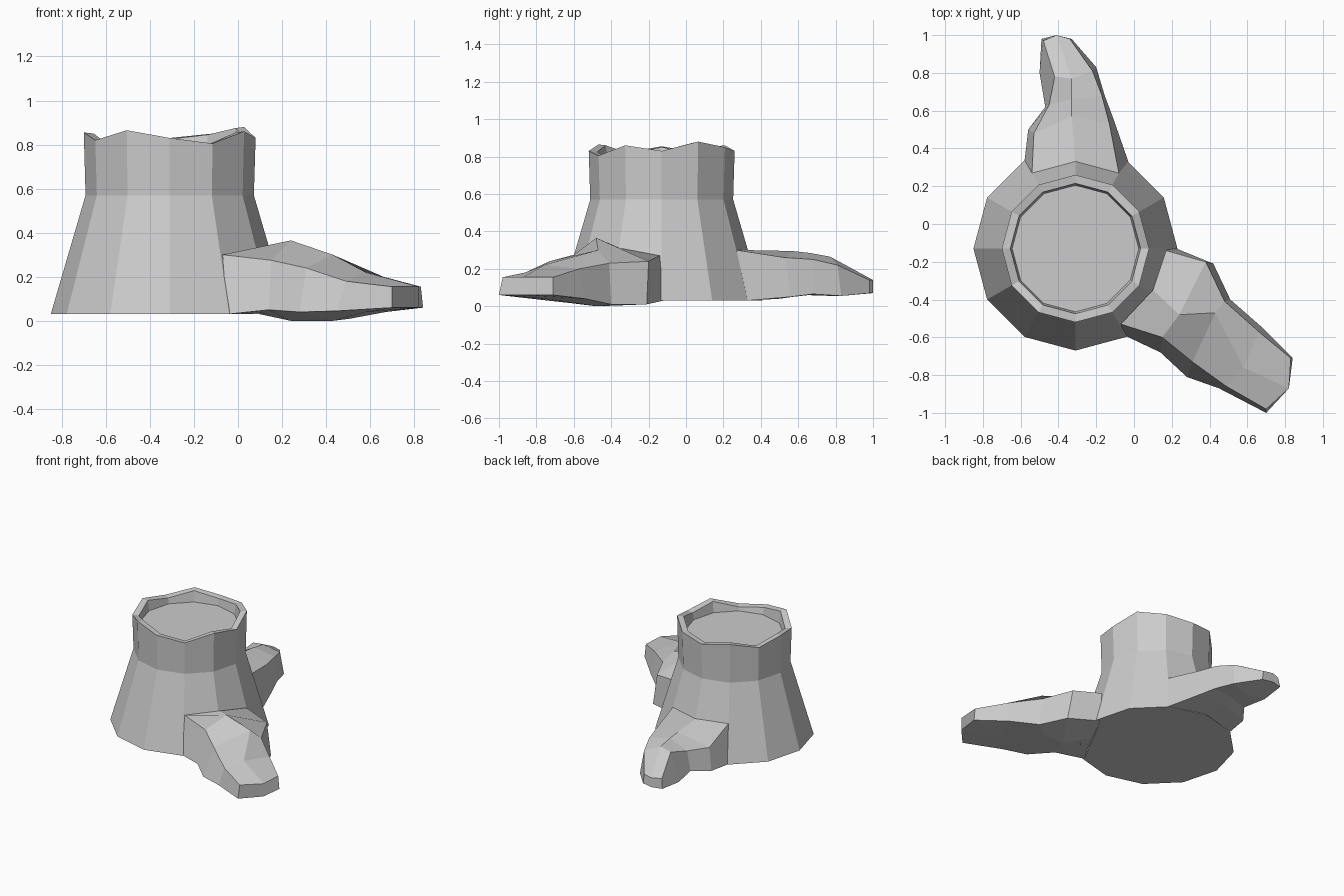
import bpy, bmesh
from math import cos, sin, radians

CX, CY, SIDES = -0.31, -0.13, 12


def loft(name, rings):
    """Skin a list of equal-length point rings and cap both ends."""
    bm = bmesh.new()
    rows = [[bm.verts.new(p) for p in ring] for ring in rings]
    n = len(rows[0])
    for a, b in zip(rows, rows[1:]):
        for i in range(n):
            j = (i + 1) % n
            bm.faces.new((a[i], a[j], b[j], b[i]))
    bm.faces.new(rows[0][::-1])
    bm.faces.new(rows[-1])
    bmesh.ops.recalc_face_normals(bm, faces=bm.faces)
    me = bpy.data.meshes.new(name)
    bm.to_mesh(me)
    bm.free()
    ob = bpy.data.objects.new(name, me)
    bpy.context.collection.objects.link(ob)
    return ob


def ring(radius, heights):
    return [(CX + radius * cos(radians(360 / SIDES * i)),
             CY + radius * sin(radians(360 / SIDES * i)), z)
            for i, z in enumerate(heights)]


def root(name, sections):
    """Each section: lower side, shoulder, crown, shoulder, lower side, keel height."""
    loft(name, [s[:5] + [(s[2][0], s[2][1], s[5])] for s in sections])


# Stump trunk: flared base, ragged rim and sunken cut face
rim = [0.83, 0.88, 0.85, 0.83, 0.86, 0.82, 0.855, 0.82, 0.865, 0.83, 0.805, 0.86]
loft("stump_trunk", [
    ring(0.54, [0.03] * SIDES),
    ring(0.382, [0.57] * SIDES),
    ring(0.39, rim),
    ring(0.345, [z - 0.005 for z in rim]),
    ring(0.335, [0.775] * SIDES),
])

# Large root reaching to the front right
root("front_root", [
    [(-.05, -.59, .03), (-.07, -.53, .30), (.10, -.35, .31), (.17, -.14, .27), (.20, -.12, .03), .03],
    [(.14, -.68, .05), (.15, -.60, .275), (.24, -.48, .365), (.38, -.20, .24), (.42, -.21, .01), .0],
    [(.28, -.81, .04), (.31, -.73, .24), (.43, -.47, .30), (.48, -.41, .23), (.51, -.40, .01), .0],
    [(.45, -.87, .045), (.49, -.86, .18), (.58, -.76, .22), (.66, -.57, .20), (.67, -.54, .04), .04],
    [(.70, -1.0, .06), (.70, -.98, .155), (.82, -.87, .155), (.83, -.71, .155), (.84, -.71, .06), .06],
])

# Slimmer root reaching to the back
root("back_root", [
    [(-.58, .33, .03), (-.54, .27, .30), (-.31, .32, .30), (-.08, .27, .30), (-.03, .33, .03), .03],
    [(-.56, .50, .04), (-.53, .48, .20), (-.33, .57, .295), (-.13, .53, .26), (-.11, .56, .05), .05],
    [(-.47, .62, .06), (-.45, .63, .21), (-.33, .66, .285), (-.17, .68, .25), (-.155, .68, .065), .06],
    [(-.50, .80, .055), (-.42, .78, .25), (-.33, .77, .265), (-.22, .81, .22), (-.20, .83, .055), .055],
    [(-.49, .98, .07), (-.48, .97, .14), (-.41, 1.0, .14), (-.34, .98, .14), (-.33, .98, .07), .07],
])
